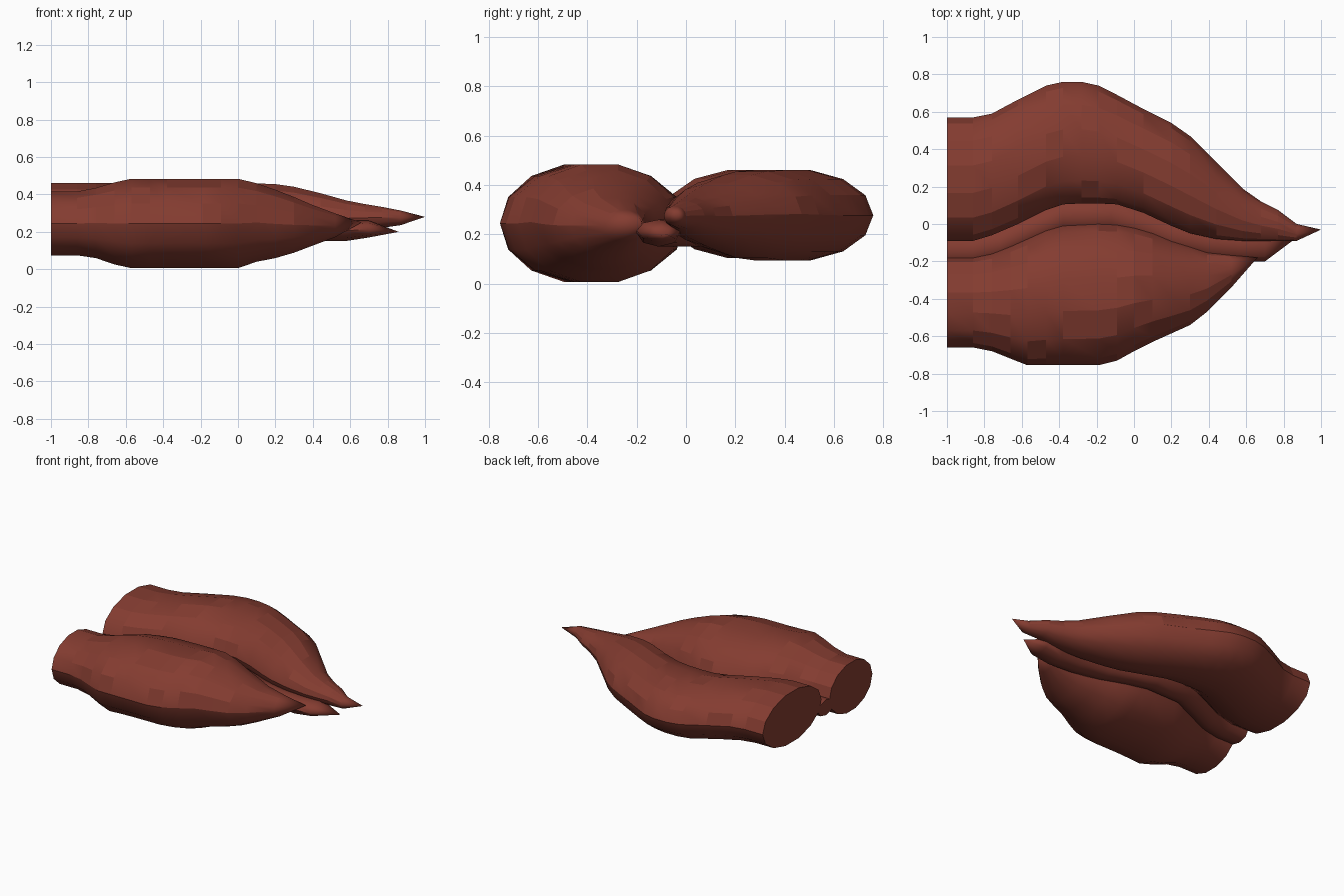
import bpy, bmesh, math, random

random.seed(4)
mat = bpy.data.materials.new("dark_red")
mat.diffuse_color = (0.23, 0.045, 0.03, 1)


def loft(name, sections, sides, tip, patchy=True):
    """Loft ellipse rings (x, y_min, y_max, z_min, z_max) to a pointed tip."""
    bm = bmesh.new()
    rings = []
    for x, y0, y1, z0, z1 in sections:
        ring = []
        for i in range(sides):
            a = 2 * math.pi * i / sides
            ring.append(bm.verts.new((x, (y0 + y1) / 2 + (y1 - y0) / 2 * math.cos(a),
                                      (z0 + z1) / 2 + (z1 - z0) / 2 * math.sin(a))))
        rings.append(ring)
    for r, s in zip(rings, rings[1:]):
        for i in range(sides):
            j = (i + 1) % sides
            f = bm.faces.new((r[i], r[j], s[j], s[i]))
            # upper half has scattered flat patches
            f.smooth = not (patchy and i < sides // 2 and random.random() < 0.3)
    end = bm.verts.new(tip)
    for i in range(sides):
        bm.faces.new((rings[-1][i], rings[-1][(i + 1) % sides], end)).smooth = True
    bm.faces.new(rings[0][::-1])
    # crease along both sides
    for r, s in zip(rings, rings[1:]):
        for i in (0, sides // 2):
            bm.edges.get((r[i], s[i])).smooth = False
    for v in range(sides):
        bm.edges.get((rings[0][v], rings[0][(v + 1) % sides])).smooth = False
    bmesh.ops.recalc_face_normals(bm, faces=bm.faces)
    me = bpy.data.meshes.new(name)
    bm.to_mesh(me)
    bm.free()
    me.materials.append(mat)
    ob = bpy.data.objects.new(name, me)
    bpy.context.collection.objects.link(ob)


# rear lobe, longest tip
loft("rear_lobe", [
    (-1.00, -0.09, 0.57, 0.10, 0.465), (-0.86, -0.09, 0.57, 0.10, 0.465),
    (-0.76, -0.06, 0.59, 0.10, 0.465), (-0.62, 0.00, 0.665, 0.10, 0.465),
    (-0.47, 0.075, 0.74, 0.09, 0.465), (-0.38, 0.105, 0.76, 0.09, 0.465),
    (-0.28, 0.11, 0.76, 0.09, 0.465), (-0.19, 0.11, 0.74, 0.09, 0.465),
    (-0.09, 0.105, 0.69, 0.09, 0.465), (0.05, 0.06, 0.615, 0.09, 0.465),
    (0.20, -0.01, 0.54, 0.10, 0.46), (0.30, -0.05, 0.47, 0.12, 0.445),
    (0.44, -0.08, 0.33, 0.15, 0.41), (0.58, -0.09, 0.19, 0.18, 0.37),
    (0.68, -0.09, 0.12, 0.20, 0.35), (0.77, -0.09, 0.075, 0.22, 0.335),
    (0.87, -0.09, 0.00, 0.235, 0.315)], 14, (1.0, -0.03, 0.28))

# front lobe, fuller in height
loft("front_lobe", [
    (-1.00, -0.66, -0.18, 0.07, 0.42), (-0.86, -0.66, -0.18, 0.07, 0.42),
    (-0.76, -0.68, -0.16, 0.055, 0.44), (-0.66, -0.72, -0.12, 0.02, 0.47),
    (-0.57, -0.755, -0.08, 0.0, 0.49), (-0.47, -0.755, -0.035, 0.0, 0.49),
    (-0.38, -0.755, -0.01, 0.0, 0.49), (-0.19, -0.755, 0.0, 0.0, 0.49),
    (-0.09, -0.73, -0.005, 0.0, 0.49), (0.00, -0.68, -0.02, 0.0, 0.49),
    (0.10, -0.63, -0.05, 0.035, 0.465), (0.20, -0.585, -0.09, 0.055, 0.43),
    (0.30, -0.54, -0.12, 0.085, 0.39), (0.39, -0.47, -0.15, 0.12, 0.35),
    (0.52, -0.34, -0.165, 0.17, 0.30)], 14, (0.66, -0.18, 0.25))

# thin wavy strip in the seam
mid = [(-1, -0.14), (-0.86, -0.14), (-0.72, -0.11), (-0.55, -0.03), (-0.38, 0.045),
       (-0.12, 0.05), (0.02, 0.01), (0.2, -0.06), (0.4, -0.10), (0.57, -0.11), (0.7, -0.11)]
loft("seam_strip", [(x, y - 0.09, y + 0.09, 0.15 + 0.02 * max(0, x - 0.57) / 0.13, 0.26)
                    for x, y in mid], 8, (0.86, -0.08, 0.2), False)
